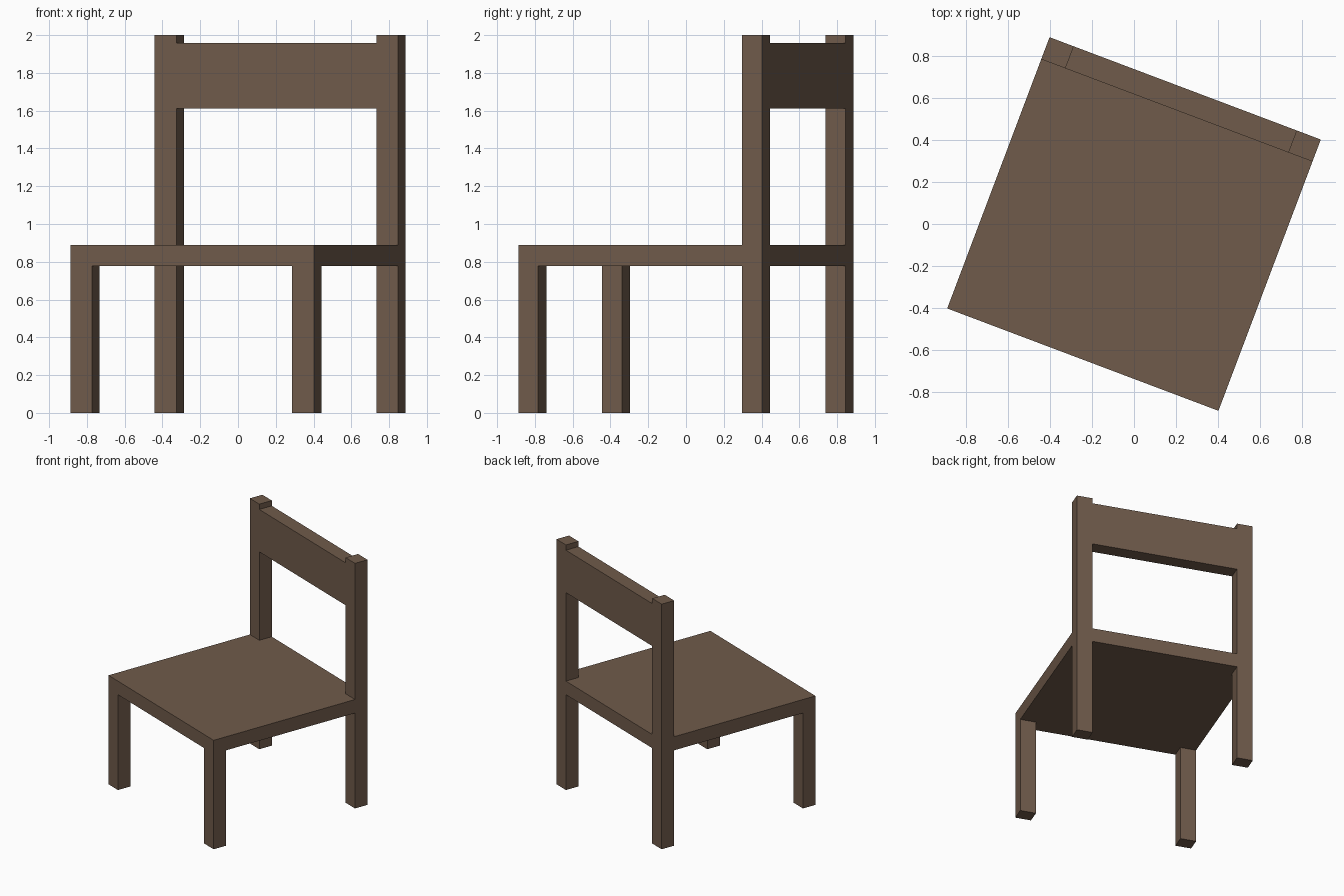
import bpy, bmesh, math
from mathutils import Matrix

if "Cube" in bpy.data.objects:
    bpy.data.objects.remove(bpy.data.objects["Cube"])

H = 0.689                      # half the square footprint
LW, LD = 0.123, 0.112          # leg width and depth
SEAT_Z0, SEAT_Z1 = 0.778, 0.889
TURN = Matrix.Rotation(math.radians(-20.67), 4, 'Z')

wood = bpy.data.materials.new("brown_wood")
wood.diffuse_color = (0.16, 0.104, 0.07, 1)
wood.use_nodes = True
wood.node_tree.nodes["Principled BSDF"].inputs["Base Color"].default_value = wood.diffuse_color


def slab(name, outline, z0, z1):
    """Extrude a flat outline from z0 to z1 and turn it with the chair."""
    bm = bmesh.new()
    face = bm.faces.new([bm.verts.new((x, y, z0)) for x, y in outline])
    top = bmesh.ops.extrude_face_region(bm, geom=[face])["geom"]
    bmesh.ops.translate(bm, vec=(0, 0, z1 - z0),
                        verts=[v for v in top if isinstance(v, bmesh.types.BMVert)])
    bmesh.ops.recalc_face_normals(bm, faces=bm.faces)
    mesh = bpy.data.meshes.new(name)
    bm.to_mesh(mesh)
    bm.free()
    mesh.materials.append(wood)
    obj = bpy.data.objects.new(name, mesh)
    obj.matrix_world = TURN
    bpy.context.collection.objects.link(obj)
    return obj


def box(name, x0, x1, y0, y1, z0, z1):
    return slab(name, [(x0, y0), (x1, y0), (x1, y1), (x0, y1)], z0, z1)


# Legs: short ones in front, tall ones carrying the backrest
for side, x0 in (("left", -H), ("right", H - LW)):
    box(f"front_leg_{side}", x0, x0 + LW, -H, -H + LD, 0, SEAT_Z0)
    box(f"back_leg_{side}", x0, x0 + LW, H - LD, H, 0, 2)

# Seat, notched around the back legs
i, b = H - LW, H - LD
slab("seat", [(-H, -H), (H, -H), (H, b), (i, b), (i, H), (-i, H), (-i, b), (-H, b)],
     SEAT_Z0, SEAT_Z1)

# Backrest board between the tall legs
box("backrest", -i, i, b, H, 1.611, 1.957)
